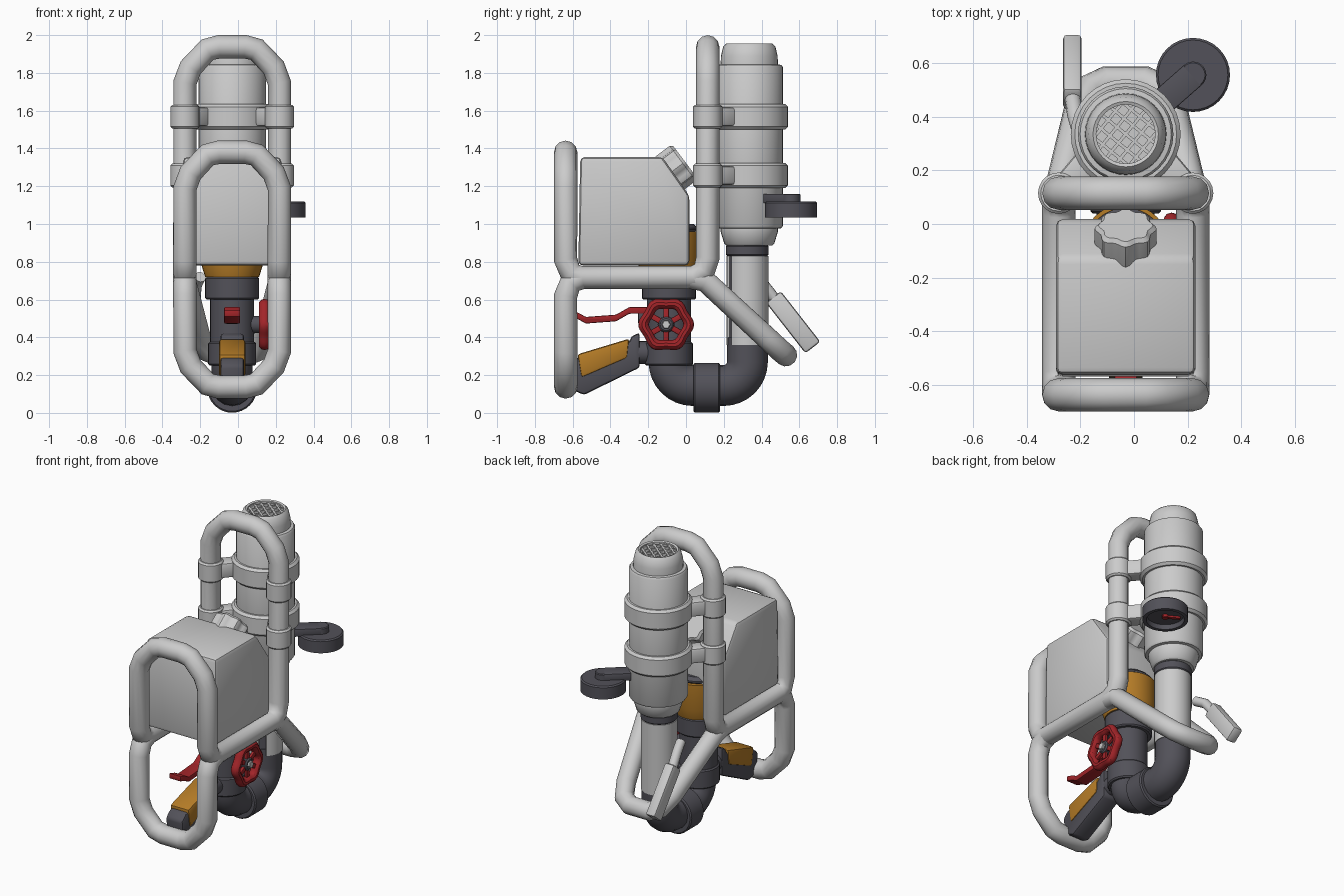
import bpy, bmesh, math
from mathutils import Vector, Matrix

if "Cube" in bpy.data.objects:
    bpy.data.objects.remove(bpy.data.objects["Cube"])

CX = -0.031          # centre plane of the machine
CAN_Y = 0.335        # canister axis
PIPE_Y = -0.09       # front valve pipe axis


def material(name, rgb):
    m = bpy.data.materials.new(name)
    m.diffuse_color = (*rgb, 1)
    m.use_nodes = True
    m.node_tree.nodes["Principled BSDF"].inputs["Base Color"].default_value = m.diffuse_color
    return m


LIGHT = material("light grey", (0.60, 0.60, 0.60))
DARK = material("dark grey", (0.085, 0.083, 0.10))
RED = material("red", (0.36, 0.018, 0.022))
ORANGE = material("orange", (0.46, 0.20, 0.02))


def finish(name, bm, mat, loc=(0, 0, 0), rot=None, angle=35):
    bmesh.ops.recalc_face_normals(bm, faces=bm.faces)
    me = bpy.data.meshes.new(name)
    bm.to_mesh(me)
    bm.free()
    ob = bpy.data.objects.new(name, me)
    bpy.context.collection.objects.link(ob)
    me.materials.append(mat)
    m = rot.to_4x4() if rot else Matrix()
    ob.matrix_world = Matrix.Translation(loc) @ m
    smooth(ob, angle)
    return ob


def smooth(ob, angle=35):
    bpy.ops.object.select_all(action='DESELECT')
    ob.select_set(True)
    bpy.context.view_layer.objects.active = ob
    bpy.ops.object.shade_smooth_by_angle(angle=math.radians(angle))


def lathe(name, prof, mat, loc=(0, 0, 0), axis=(0, 0, 1), seg=32, closed=False,
          lobes=0, depth=0.0, start=0.0, sweep=360.0):
    """Turn a (radius, height) profile round an axis, optionally lobed or part-turn."""
    bm = bmesh.new()
    full = sweep >= 360
    rings = []
    for i in range(seg if full else seg + 1):
        a = math.radians(start + sweep * i / seg)
        k = 1 + depth * math.cos(lobes * a)
        rings.append([bm.verts.new((r * k * math.cos(a), r * k * math.sin(a), z)) for r, z in prof])
    n = len(prof)
    for i in range(seg):
        p, q = rings[i], rings[(i + 1) % len(rings)]
        for j in range(n if closed else n - 1):
            bm.faces.new((p[j], q[j], q[(j + 1) % n], p[(j + 1) % n]))
    if not full:
        bm.faces.new(rings[0])
        bm.faces.new(rings[-1])
    bmesh.ops.remove_doubles(bm, verts=bm.verts, dist=1e-5)
    return finish(name, bm, mat, loc, Vector(axis).to_track_quat('Z', 'Y').to_matrix())


def cyl(name, r, z0, z1, mat, loc, axis=(0, 0, 1), b=0.008, seg=32):
    return lathe(name, [(0, z0), (r - b, z0), (r, z0 + b), (r, z1 - b), (r - b, z1), (0, z1)],
                 mat, loc, axis, seg)


def box(name, size, mat, loc, rot=None, bevel=0.01):
    bm = bmesh.new()
    bmesh.ops.create_cube(bm, size=1, matrix=Matrix.Diagonal((*size, 1)))
    if bevel:
        bmesh.ops.bevel(bm, geom=bm.edges[:], offset=bevel, segments=2, profile=0.5, affect='EDGES')
    return finish(name, bm, mat, loc, rot)


def prism(name, pts, width, mat, bevel=0.01):
    """Side profile (y, z) widened evenly about the centre plane."""
    bm = bmesh.new()
    f = bm.faces.new([bm.verts.new((-width / 2, y, z)) for y, z in pts])
    ext = bmesh.ops.extrude_face_region(bm, geom=[f])
    bmesh.ops.translate(bm, vec=(width, 0, 0),
                        verts=[v for v in ext["geom"] if isinstance(v, bmesh.types.BMVert)])
    bmesh.ops.bevel(bm, geom=bm.edges[:], offset=bevel, segments=2, profile=0.5, affect='EDGES')
    return finish(name, bm, mat, (CX, 0, 0))


def tube(name, pts, r, mat, cyclic=False, res=4):
    cu = bpy.data.curves.new(name, 'CURVE')
    cu.dimensions = '3D'
    cu.bevel_depth, cu.bevel_resolution, cu.use_fill_caps = r, res, True
    sp = cu.splines.new('POLY')
    sp.points.add(len(pts) - 1)
    for p, c in zip(sp.points, pts):
        p.co = (*c, 1)
    sp.use_cyclic_u = cyclic
    ob = bpy.data.objects.new(name, cu)
    bpy.context.collection.objects.link(ob)
    cu.materials.append(mat)
    bpy.ops.object.select_all(action='DESELECT')
    ob.select_set(True)
    bpy.context.view_layer.objects.active = ob
    bpy.ops.object.convert(target='MESH')
    smooth(bpy.context.object, 50)


def both_sides(half):
    return [(CX + x, y, z) for x, y, z in half] + [(CX - x, y, z) for x, y, z in reversed(half)]


# tubular frame: front arch, side rails and rear arch in one closed loop
ARCH = [(0.07, 0), (0.13, 0.015), (0.22, 0.11), (0.25, 0.19)]
half = [(x, -0.637, 1.38 - d) for x, d in ARCH]
half += [(0.25, -0.637, 0.81), (0.25, -0.61, 0.74), (0.25, -0.56, 0.717),
         (0.25, 0.04, 0.717), (0.25, 0.095, 0.75), (0.25, 0.115, 0.82)]
half += [(x, 0.115, 1.938 - d) for x, d in reversed(ARCH)]
tube("main_frame", both_sides(half), 0.062, LIGHT, True)
half = [(0.25, -0.55, 0.717), (0.25, -0.61, 0.69), (0.25, -0.637, 0.62)]
half += [(x, -0.637, 0.137 + d) for x, d in reversed(ARCH)]
tube("front_lower_frame", both_sides(half), 0.062, LIGHT)
tube("rear_lower_frame", both_sides([(0.25, 0.02, 0.717), (0.25, 0.10, 0.70), (0.17, 0.43, 0.395),
                                     (0.135, 0.50, 0.33), (0.07, 0.53, 0.305)]), 0.06, LIGHT)

# fuel tank with sloped rear corner and lobed cap
prism("tank", [(-0.57, 0.78), (0.018, 0.78), (0.018, 1.15), (-0.125, 1.355), (-0.56, 1.355)],
      0.52, LIGHT, 0.025)
lathe("tank_cap", [(0, -0.06), (0.1, -0.06), (0.108, 0), (0.108, 0.085), (0.095, 0.1), (0, 0.1)],
      LIGHT, (CX, -0.085, 1.27), (0, 0.8, 0.6), 48, lobes=8, depth=0.07)

# canister with open grille on top
lathe("canister", [(0, 0.885), (0.12, 0.885), (0.132, 0.895), (0.152, 0.96), (0.152, 0.975), (0.17, 0.978),
                   (0.178, 0.99), (0.178, 1.83), (0.17, 1.842), (0.152, 1.845), (0.15, 1.89), (0.138, 1.94),
                   (0.122, 1.955), (0.11, 1.95), (0.11, 1.9), (0, 1.9)], LIGHT, (CX, CAN_Y, 0))
for s in (-1, 1):
    rot = Matrix.Rotation(s * math.radians(45) + 0.1, 3, 'Z')
    for k in range(-2, 3):
        off = k * 0.042
        c = rot @ Vector((0, off, 0))
        box("grille_bar", (2 * math.sqrt(0.113 ** 2 - off ** 2), 0.012, 0.02), LIGHT,
            (CX + c.x, CAN_Y + c.y, 1.932), rot, 0)

# canister bands with clamps round the rear arch
for z in (1.257, 1.568):
    cyl("canister_band", 0.205, -0.067, 0.067, LIGHT, (CX, CAN_Y, z), b=0.015)
    for s in (-1, 1):
        cyl("frame_clamp", 0.077, -0.063, 0.063, LIGHT, (CX + s * 0.25, 0.115, z), b=0.01, seg=20)
        box("clamp_arm", (0.2, 0.1, 0.1), LIGHT, (CX + s * 0.18, 0.19, z),
            Matrix.Rotation(-s * math.radians(50), 3, 'Z'), 0.015)

# U-shaped pipe
path = [(CX, PIPE_Y, 0.76)]
B = 0.125
for cy, a0, a1 in ((PIPE_Y + B, 180, 270), (0.325 - B, 270, 360)):
    for i in range(9):
        a = math.radians(a0 + (a1 - a0) * i / 8)
        path.append((CX, cy + B * math.cos(a), 0.145 + B + B * math.sin(a)))
path.append((CX, 0.325, 0.40))
tube("u_pipe", path, 0.108, DARK, res=6)
cyl("bottom_flange", 0.132, 0.04, 0.18, DARK, (CX, 0, 0.133), (0, 1, 0))
cyl("rear_pipe", 0.099, 0.3, 0.86, DARK, (CX, 0.325, 0))
cyl("pipe_neck", 0.113, 0.83, 0.89, DARK, (CX, 0.325, 0))
lathe("pipe_sleeve", [(0.096, 0.36), (0.111, 0.36), (0.111, 0.83), (0.096, 0.83)], LIGHT,
      (CX, 0.325, 0), closed=True, start=130, sweep=336)

# front valve pipe collars and orange housing
V = (CX, PIPE_Y, 0)
cyl("lower_collar", 0.127, 0.25, 0.375, DARK, V)
cyl("valve_body", 0.117, 0.36, 0.62, DARK, V)
cyl("upper_collar", 0.143, 0.6, 0.72, DARK, V)
lathe("orange_housing", [(0, 0.72), (0.143, 0.72), (0.165, 0.79), (0.165, 0.96), (0, 0.96)], ORANGE, V)
cyl("housing_top", 0.15, 0.95, 1.0, DARK, V, b=0.02)

# red handwheel on the right
W = (0.14, -0.105, 0.468)
ring = [(0.113 + 0.027 * math.cos(t * math.pi / 5), 0.03 * math.sin(t * math.pi / 5)) for t in range(10)]
lathe("handwheel_rim", ring, RED, W, (1, 0, 0), 60, True, lobes=6, depth=0.055)
for k in range(3):
    box("handwheel_spoke", (0.02, 0.03, 0.21), RED, W, Matrix.Rotation(k * math.pi / 3, 3, 'X'), 0.005)
cyl("handwheel_hub", 0.04, -0.02, 0.02, DARK, W, (1, 0, 0), seg=16)
cyl("handwheel_nut", 0.024, 0.01, 0.034, LIGHT, W, (1, 0, 0), 0.004, 6)
cyl("handwheel_stem", 0.045, -0.17, 0, DARK, W, (1, 0, 0), seg=20)

# red trigger lever
top = [(-0.62, 0.545), (-0.57, 0.53), (-0.53, 0.508), (-0.37, 0.52), (-0.30, 0.56), (-0.19, 0.56)]
prism("trigger_lever", top + [(y, z - 0.035) for y, z in reversed(top)], 0.085, RED, 0.006)
box("trigger_mount", (0.07, 0.08, 0.09), DARK, (CX, -0.215, 0.515))

# grip below the lever
prism("grip", [(-0.245, 0.425), (-0.245, 0.24), (-0.54, 0.095), (-0.62, 0.13), (-0.63, 0.25),
               (-0.59, 0.285), (-0.30, 0.375), (-0.29, 0.405)], 0.125, DARK, 0.015)
prism("grip_panel", [(-0.575, 0.31), (-0.30, 0.393), (-0.31, 0.29), (-0.555, 0.185)], 0.14, ORANGE, 0.015)
cyl("grip_joint", 0.06, -0.27, -0.15, DARK, (CX, 0, 0.32), (0, 1, 0), seg=20)

# gauge facing down on an arm
G = Vector((0.22, 0.556, 0))
lathe("gauge", [(0, 1.12), (0.13, 1.12), (0.138, 1.112), (0.138, 1.035), (0.115, 1.035), (0.11, 1.065),
                (0, 1.065)], DARK, G)
arm = Vector((CX, CAN_Y, 0)) - G
turn = Matrix.Rotation(math.atan2(arm.y, arm.x), 3, 'Z')
box("gauge_arm", (0.22, 0.1, 0.05), DARK, G + arm.normalized() * 0.11 + Vector((0, 0, 1.135)), turn, 0.005)
cyl("gauge_arm_end", 0.05, 1.11, 1.16, DARK, G, b=0.005, seg=20)
box("gauge_needle", (0.11, 0.022, 0.012), RED, G + Vector((-0.03, 0.02, 1.055)),
    Matrix.Rotation(math.radians(150), 3, 'Z'), 0)
cyl("gauge_pin", 0.02, 1.045, 1.07, RED, G, b=0.003, seg=12)

# rear left paddle with narrow neck
box("paddle", (0.07, 0.1, 0.34), LIGHT, (-0.23, 0.567, 0.48),
    Matrix.Rotation(math.radians(38), 3, 'X'), 0.015)
tube("paddle_neck", [(-0.23, 0.48, 0.59), (-0.22, 0.41, 0.68), (-0.2, 0.34, 0.72)], 0.03, LIGHT)
